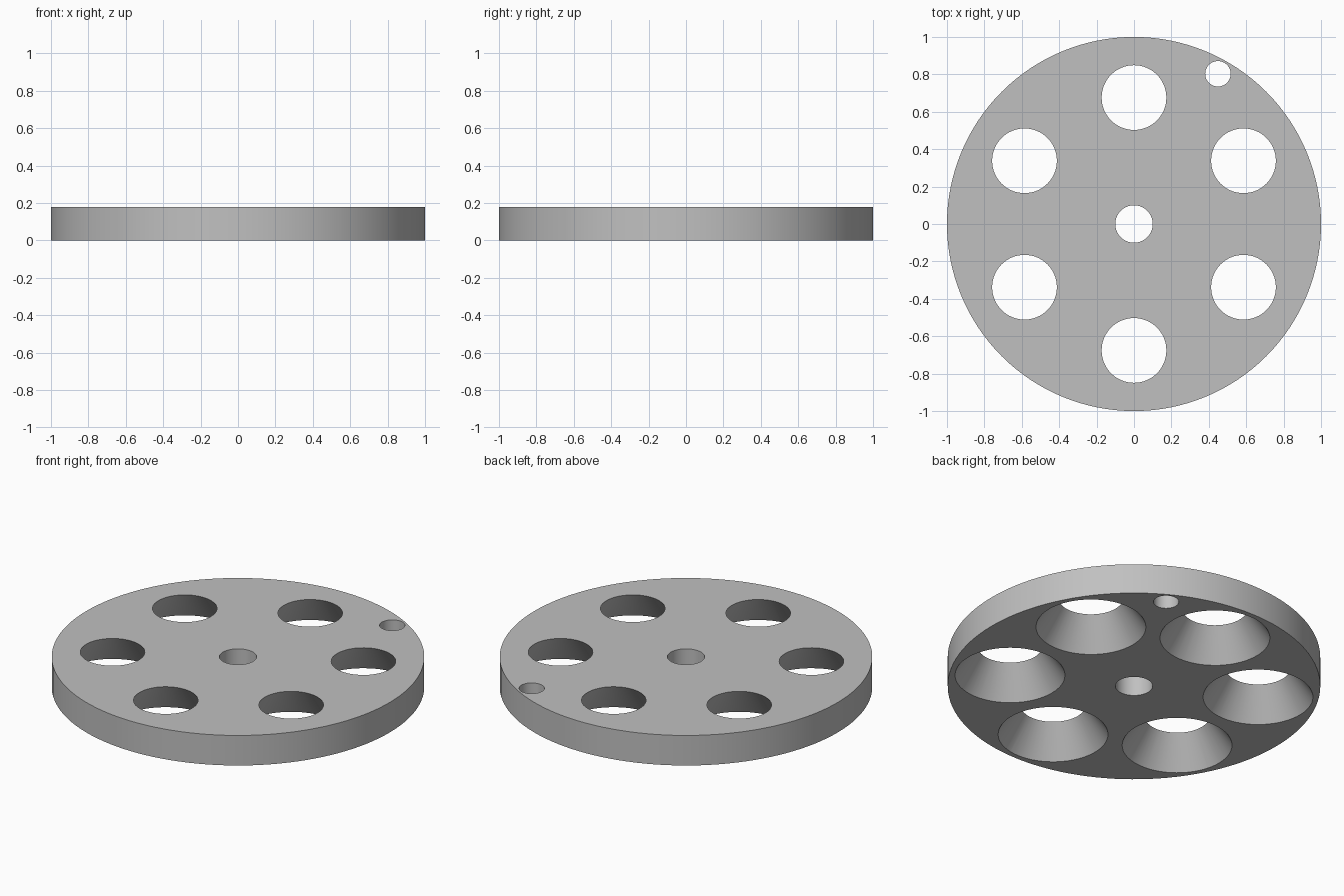
import bpy
from math import sin, cos, radians

HEIGHT = 0.178
MARGIN = 0.05          # how far cutters stick out above and below the disc

cube = bpy.data.objects.get("Cube")
if cube:
    bpy.data.objects.remove(cube, do_unlink=True)

grey = bpy.data.materials.new("plain grey")
grey.use_nodes = True
colour = (0.53, 0.53, 0.53, 1)
grey.diffuse_color = colour
grey.node_tree.nodes["Principled BSDF"].inputs["Base Color"].default_value = colour


def add_cone(name, bottom, top, x, y, low, high, sides):
    bpy.ops.mesh.primitive_cone_add(
        vertices=sides, radius1=bottom, radius2=top, depth=high - low,
        location=(x, y, (low + high) / 2))
    part = bpy.context.object
    part.name = name
    part.data.materials.append(grey)
    return part


def cut_hole(body, bottom, top, distance, angle, sides=64):
    """Cut a straight or tapered through hole; radii are at the disc faces."""
    flare = (bottom - top) / HEIGHT * MARGIN
    x, y = distance * cos(radians(angle)), distance * sin(radians(angle))
    cutter = add_cone("hole_cutter", bottom + flare, top - flare, x, y,
                      -MARGIN, HEIGHT + MARGIN, sides)
    cutter.hide_render = True
    mod = body.modifiers.new("hole", 'BOOLEAN')
    mod.operation = 'DIFFERENCE'
    mod.solver = 'EXACT'
    mod.object = cutter
    bpy.context.view_layer.objects.active = body
    bpy.ops.object.modifier_apply(modifier=mod.name)
    bpy.data.objects.remove(cutter, do_unlink=True)


# Round plate
disc = add_cone("perforated_disc", 1, 1, 0, 0, 0, HEIGHT, 128)

# Ring of six holes flaring towards the underside
for i in range(6):
    cut_hole(disc, 0.295, 0.173, 0.676, 30 + 60 * i)

# Centre bore and small index hole near the rim
cut_hole(disc, 0.1, 0.1, 0, 0)
cut_hole(disc, 0.068, 0.068, 0.92, 60.8, 48)

# Smooth walls with crisp rims
bpy.ops.object.select_all(action='DESELECT')
disc.select_set(True)
bpy.context.view_layer.objects.active = disc
bpy.ops.object.shade_smooth_by_angle(angle=radians(30))
